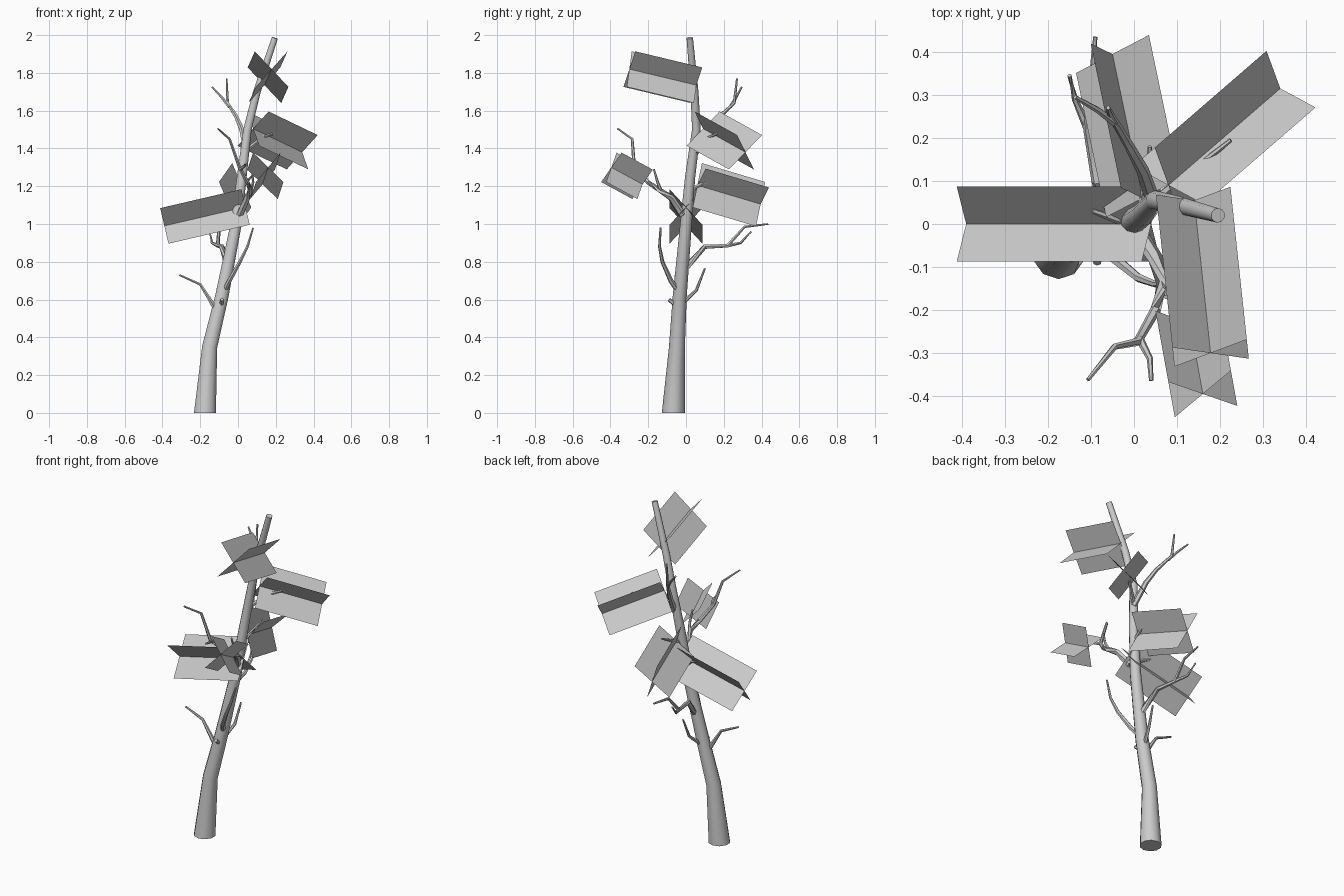
import bpy, bmesh, math
from mathutils import Vector

cube = bpy.data.objects.get("Cube")
if cube:
    bpy.data.objects.remove(cube, do_unlink=True)

# One plain grey for wood and foliage
grey = bpy.data.materials.new("plain_grey")
grey.use_nodes = True
colour = (0.6, 0.6, 0.6, 1)
grey.diffuse_color = colour
grey.node_tree.nodes["Principled BSDF"].inputs["Base Color"].default_value = colour


def finish(name, bm, smooth=False):
    mesh = bpy.data.meshes.new(name)
    bm.to_mesh(mesh)
    bm.free()
    mesh.materials.append(grey)
    obj = bpy.data.objects.new(name, mesh)
    bpy.context.collection.objects.link(obj)
    if smooth:
        bpy.ops.object.select_all(action="DESELECT")
        obj.select_set(True)
        bpy.context.view_layer.objects.active = obj
        bpy.ops.object.shade_smooth_by_angle(angle=math.radians(50))
    return obj


def tube(name, points, radii, sides=6, level_base=False):
    """Capped tapering tube swept along a path."""
    pts = [Vector(p) for p in points]
    bm = bmesh.new()
    rings = []
    for i, p in enumerate(pts):
        d = (pts[min(i + 1, len(pts) - 1)] - pts[max(i - 1, 0)]).normalized()
        if level_base and i == 0:
            d = Vector((0, 0, 1))
        ref = Vector((0, 1, 0)) if abs(d.y) < 0.8 else Vector((1, 0, 0))
        u = (ref - d * ref.dot(d)).normalized()
        v = d.cross(u)
        ring = []
        for k in range(sides):
            a = math.tau * k / sides
            ring.append(bm.verts.new(p + radii[i] * (math.cos(a) * u + math.sin(a) * v)))
        rings.append(ring)
    for lower, upper in zip(rings, rings[1:]):
        for k in range(sides):
            n = (k + 1) % sides
            bm.faces.new((lower[k], lower[n], upper[n], upper[k]))
    bm.faces.new(rings[0][::-1])
    bm.faces.new(rings[-1])
    return finish(name, bm, True)


def branch(name, start, end, *points):
    """Branch whose radius tapers evenly from start to end."""
    n = len(points) - 1
    return tube(name, points, [start + (end - start) * i / n for i in range(n + 1)])


def foliage(name, a, b, angles=(48, 132), half=0.13):
    """Two flat cards crossing along the line a-b."""
    a, b = Vector(a), Vector(b)
    d = (b - a).normalized()
    side = d.cross(Vector((0, 0, 1))).normalized()
    up = side.cross(d)
    bm = bmesh.new()
    for deg in angles:
        t = math.radians(deg)
        o = half * (math.cos(t) * side + math.sin(t) * up)
        bm.faces.new([bm.verts.new(p) for p in (a - o, b - o, b + o, a + o)])
    return finish(name, bm)


# Leaning trunk
tube("trunk",
     [(-.175, -.067, 0), (-.15, -.048, .35), (-.085, -.033, .62), (-.01, 0, 1),
      (.02, .022, 1.25), (.05, .055, 1.5), (.1, .045, 1.7), (.195, .02, 1.985)],
     [.061, .042, .037, .031, .027, .023, .021, .017], 10, True)

# Lower branches
branch("low_right_branch", .014, .005,
       (-.12, -.045, .55), (-.155, -.05, .61), (-.2, -.05, .68), (-.31, -.055, .73))
branch("low_back_twig", .012, .005, (-.09, -.02, .58), (-.06, .055, .65), (-.05, .1, .765))
branch("low_stub", .014, .01, (-.09, -.04, .56), (-.085, -.09, .6))
branch("low_front_branch", .016, .005,
       (-.08, -.03, .63), (-.045, -.08, .7), (.01, -.125, .8), (.05, -.14, .88), (.08, -.135, .98))

# Back branch with a fork
branch("back_branch", .017, .005, (-.055, 0, .77), (-.085, .1, .88), (-.107, .22, .885),
       (-.1, .31, .985), (-.09, .435, 1))
branch("back_branch_fork", .01, .005, (-.107, .22, .885), (-.137, .29, .9), (-.15, .345, .96))

# Front branch with forks
branch("front_branch", .02, .005, (.01, -.02, 1.05), (.05, -.08, 1.14), (.067, -.14, 1.18),
       (.05, -.2, 1.22), (.008, -.274, 1.3), (-.045, -.285, 1.45), (-.107, -.362, 1.505))
branch("front_branch_fork", .01, .005, (.012, -.265, 1.29), (.037, -.313, 1.31), (.04, -.364, 1.32))
branch("front_branch_twig", .01, .005, (.067, -.13, 1.17), (.08, -.15, 1.22), (.075, -.17, 1.29))

# Upper back branch with a fork
branch("upper_branch", .018, .005, (.045, .05, 1.38), (.02, .125, 1.5), (-.01, .18, 1.57),
       (-.055, .255, 1.64), (-.06, .27, 1.77))
branch("upper_branch_fork", .01, .005, (-.045, .235, 1.62), (-.085, .265, 1.67), (-.137, .295, 1.725))

# Twigs reaching into the foliage
branch("left_twig", .013, .005, (.045, .05, 1.39), (.13, .12, 1.46), (.225, .195, 1.49))
branch("right_twig", .013, .006, (0, .005, 1.03), (-.04, .01, 1.08), (-.095, .03, 1.1))
branch("back_twig", .012, .005, (.015, .02, 1.18), (.03, .1, 1.22), (.037, .18, 1.26))

# Foliage cards
foliage("foliage_right", (.04, 0, 1.09), (-.39, 0, .99))
foliage("foliage_top", (.14, .055, 1.735), (.178, -.3, 1.82))
foliage("foliage_left", (.08, .09, 1.505), (.34, .315, 1.38))
foliage("foliage_back", (.02, .06, 1.205), (-.05, .395, 1.105), (45, 110))
foliage("foliage_front", (.13, -.23, 1.21), (.16, -.395, 1.3), (50, 130), .115)
